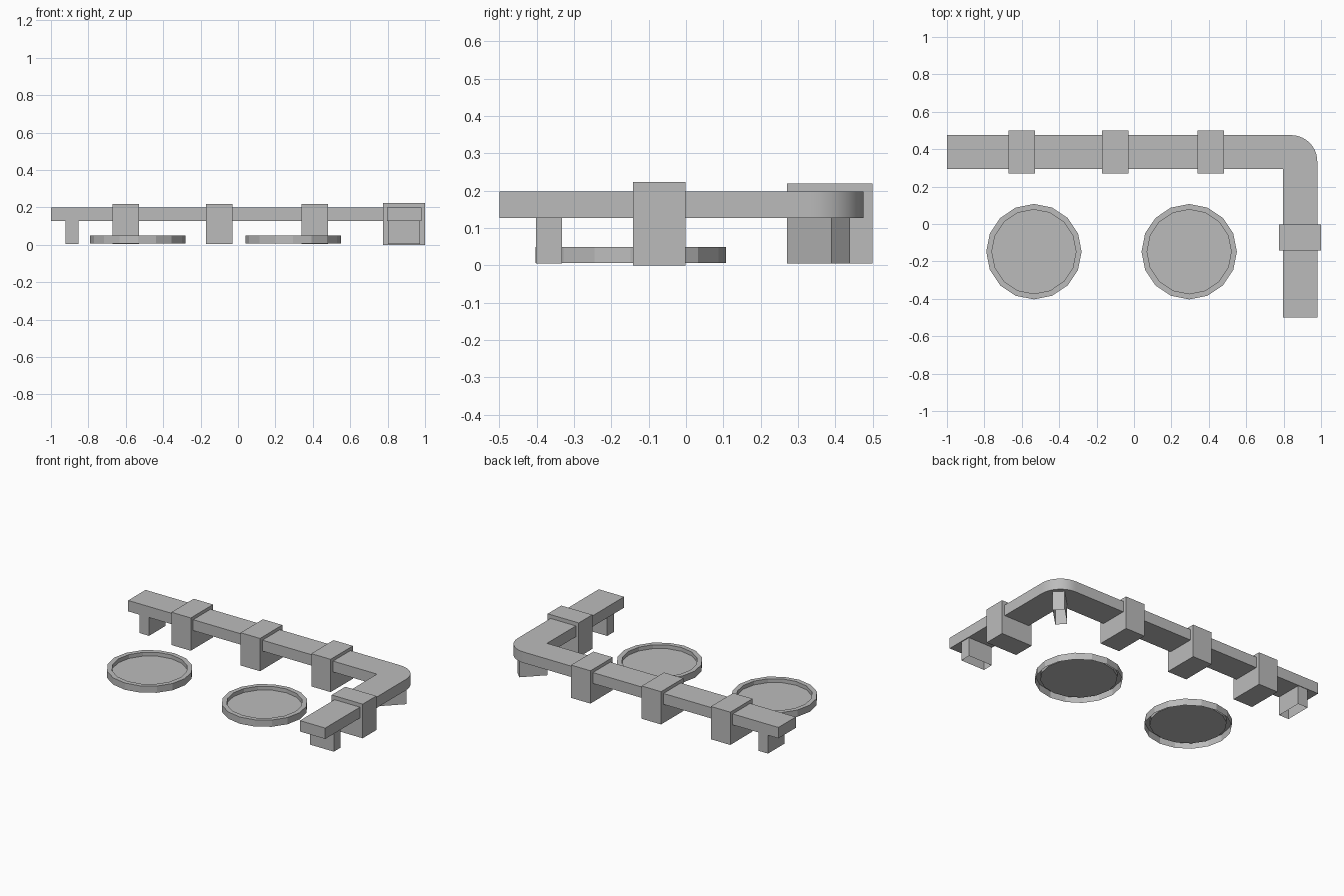
import bpy, bmesh, math
from mathutils import Matrix, Vector

if "Cube" in bpy.data.objects:
    bpy.data.objects.remove(bpy.data.objects["Cube"])

grey = bpy.data.materials.new("plain grey")
grey.diffuse_color = (0.5, 0.5, 0.5, 1)
grey.use_nodes = True
grey.node_tree.nodes["Principled BSDF"].inputs["Base Color"].default_value = grey.diffuse_color


def finish(name, bm):
    bmesh.ops.recalc_face_normals(bm, faces=bm.faces)
    me = bpy.data.meshes.new(name)
    bm.to_mesh(me)
    bm.free()
    me.materials.append(grey)
    ob = bpy.data.objects.new(name, me)
    bpy.context.collection.objects.link(ob)
    return ob


def box(name, cx, cy, sx, sy, z0, z1, angle=0, open_bottom=False):
    bm = bmesh.new()
    m = (Matrix.Translation((cx, cy, (z0 + z1) / 2))
         @ Matrix.Rotation(angle, 4, 'Z')
         @ Matrix.Diagonal((sx, sy, z1 - z0, 1)))
    bmesh.ops.create_cube(bm, size=1, matrix=m)
    ob = finish(name, bm)
    if open_bottom:
        bm = bmesh.new()
        bm.from_mesh(ob.data)
        low = [f for f in bm.faces if f.normal.z < -0.9]
        bmesh.ops.delete(bm, geom=low, context='FACES')
        bm.to_mesh(ob.data)
        bm.free()
    return ob


# L-shaped rail with a rounded outer corner
X0, X1, Y0, Y1, R = 0.797, 0.98, 0.295, 0.475, 0.14
outline = [(-1, Y1), (-1, Y0), (X0, Y0), (X0, -0.5), (X1, -0.5)]
for i in range(11):
    a = math.radians(9 * i)
    outline.append((X1 - R + R * math.cos(a), Y1 - R + R * math.sin(a)))
bm = bmesh.new()
base = bm.faces.new([bm.verts.new((x, y, 0.127)) for x, y in outline])
ext = bmesh.ops.extrude_face_region(bm, geom=[base], use_keep_orig=True)
bmesh.ops.translate(bm, vec=(0, 0, 0.071),
                    verts=[v for v in ext["geom"] if isinstance(v, bmesh.types.BMVert)])
rail = finish("rail", bm)
bpy.context.view_layer.objects.active = rail
rail.select_set(True)
bpy.ops.object.shade_smooth_by_angle(angle=math.radians(30))

# Blocks clasping the rail
for i, x in enumerate((-0.6, -0.1, 0.41)):
    box(f"back_block_{i + 1}", x, 0.385, 0.14, 0.23, 0.005, 0.219)
box("side_block", 0.888, -0.072, 0.224, 0.14, 0, 0.223)

# Legs under both rail ends and the corner
box("left_leg", -0.887, 0.385, 0.07, 0.172, 0.005, 0.13, open_bottom=True)
box("front_leg", 0.888, -0.367, 0.172, 0.07, 0.005, 0.13, open_bottom=True)
box("corner_leg", 0.86, 0.355, 0.17, 0.07, 0.005, 0.13,
    angle=math.radians(45), open_bottom=True)

# Shallow round trays, open underneath: (radius, height) of each ring
SIDES = 16
for i, x in enumerate((-0.535, 0.295)):
    bm = bmesh.new()
    rings = []
    for r, z in ((0.255, 0.006), (0.255, 0.05), (0.225, 0.05), (0.225, 0.025)):
        rings.append([bm.verts.new((x + r * math.cos(2 * math.pi * k / SIDES),
                                    -0.148 + r * math.sin(2 * math.pi * k / SIDES), z))
                      for k in range(SIDES)])
    for a, b in zip(rings, rings[1:]):
        for k in range(SIDES):
            n = (k + 1) % SIDES
            bm.faces.new((a[k], a[n], b[n], b[k]))
    bm.faces.new(rings[-1])
    finish(f"tray_{i + 1}", bm)
